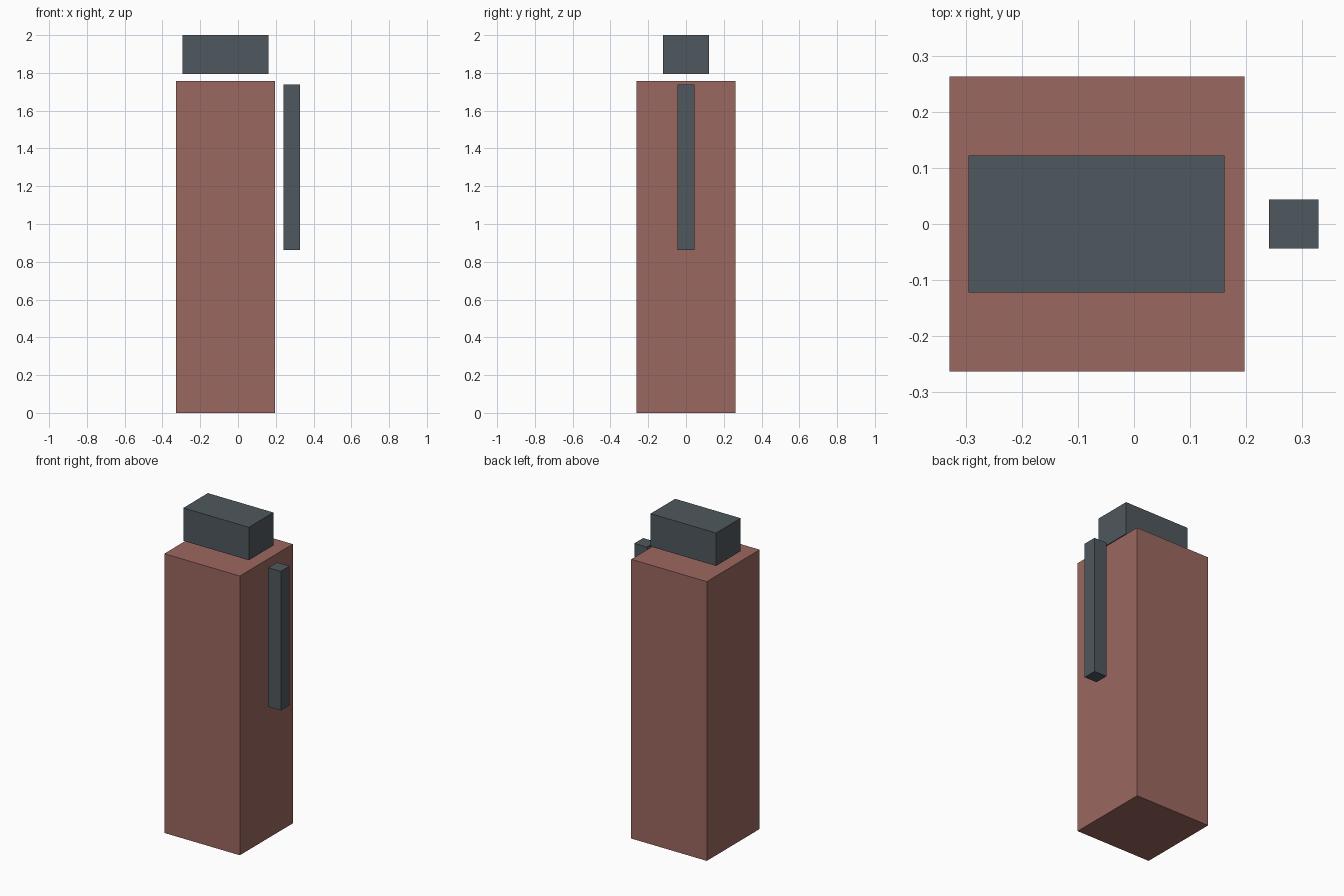
import bpy
from mathutils import Vector

if "Cube" in bpy.data.objects:
    bpy.data.objects.remove(bpy.data.objects["Cube"])


def material(name, color):
    mat = bpy.data.materials.new(name)
    mat.diffuse_color = (*color, 1.0)
    mat.use_nodes = True
    mat.node_tree.nodes["Principled BSDF"].inputs["Base Color"].default_value = mat.diffuse_color
    return mat


def box(name, low, high, mat):
    """Box spanning two opposite corners."""
    low, high = Vector(low), Vector(high)
    bpy.ops.mesh.primitive_cube_add(size=1, location=(low + high) / 2)
    obj = bpy.context.object
    obj.name = name
    obj.scale = high - low
    bpy.ops.object.transform_apply(location=False, rotation=False, scale=True)
    obj.data.materials.append(mat)
    return obj


red = material("dull_red", (0.33, 0.14, 0.115))
dark = material("dark_grey", (0.08, 0.098, 0.112))

# Tall square body
box("body", (-0.329, -0.263, 0.0), (0.197, 0.263, 1.757), red)

# Block floating just above the body
box("top_cap", (-0.295, -0.122, 1.793), (0.161, 0.122, 2.0), dark)

# Slim upright bar beside the body
box("side_handle", (0.241, -0.044, 0.863), (0.329, 0.044, 1.738), dark)
